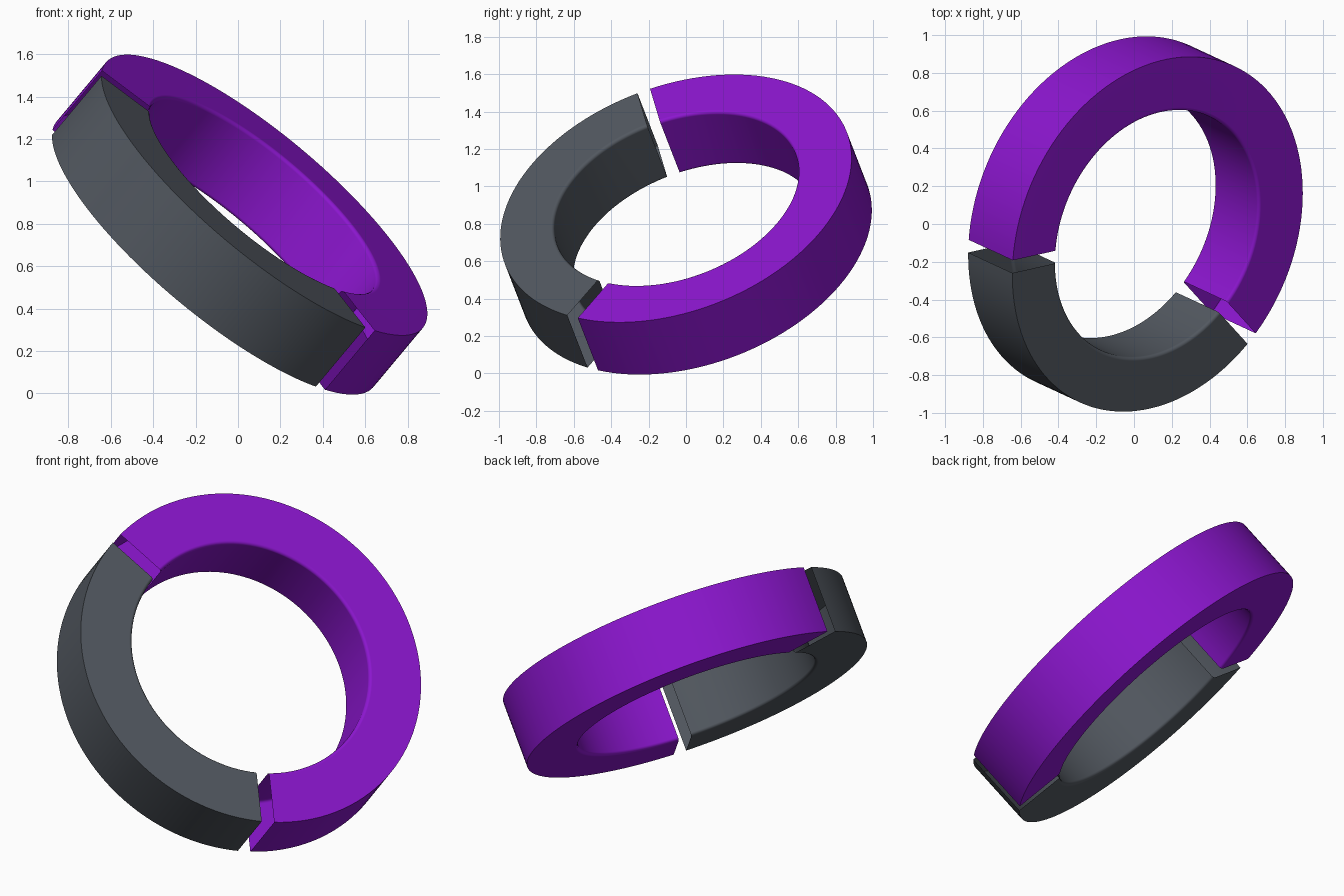
import bpy, bmesh
from math import sin, cos, asin, radians, pi
from mathutils import Vector

if "Cube" in bpy.data.objects:
    bpy.data.objects.remove(bpy.data.objects["Cube"])

# Tilted ring frame: axis n, start direction u (middle of the upper gap)
CENTRE = Vector((0.004, 0, 0.798))
n = Vector((0.615, -0.285, 0.735)).normalized()
u = Vector((-0.751, -0.176, 0.583))
u = (u - n * u.dot(n)).normalized()
w = n.cross(u)

R_OUT, R_IN, HALF, GAP, FILLET = 0.980, 0.682, 0.19, 0.036, 0.018
SPLIT = radians(133.3)


def profile():
    """Rectangular section (radius, height) with softened inner edges."""
    pts = [(R_OUT, -HALF), (R_OUT, HALF)]
    for sign, steps in ((1, range(5)), (-1, range(4, -1, -1))):
        for i in steps:
            a = pi / 2 * i / 4
            pts.append((R_IN + FILLET - FILLET * sin(a),
                        sign * (HALF - FILLET + FILLET * cos(a))))
    return pts


def ring_segment(name, a0, a1, steps, colour):
    """Sweep an open-ended hollow shell between two parallel-sided gaps."""
    bm = bmesh.new()
    rows = []
    for i in range(steps + 1):
        row = []
        for r, h in profile():
            trim = asin(GAP / r)
            t = a0 + trim + (a1 - a0 - 2 * trim) * i / steps
            r *= 1 - 0.01 * ((1 + cos(t)) / 2) ** 8   # slight flattening at the upper gap
            row.append(bm.verts.new(CENTRE + u * (r * cos(t)) + w * (r * sin(t)) + n * h))
        rows.append(row)
    count = len(rows[0])
    for p, q in zip(rows, rows[1:]):
        for j in range(count):
            k = (j + 1) % count
            bm.faces.new((p[j], q[j], q[k], p[k]))
    bm.normal_update()
    # Outer wall must face away from the axis
    face = next(iter(bm.faces))
    if face.normal.dot(face.calc_center_median() - CENTRE) < 0:
        bmesh.ops.reverse_faces(bm, faces=bm.faces)
    mesh = bpy.data.meshes.new(name)
    bm.to_mesh(mesh)
    bm.free()
    ob = bpy.data.objects.new(name, mesh)
    bpy.context.collection.objects.link(ob)
    bpy.ops.object.select_all(action='DESELECT')
    ob.select_set(True)
    bpy.context.view_layer.objects.active = ob
    bpy.ops.object.shade_smooth_by_angle(angle=radians(35))
    mod = ob.modifiers.new("flat_sides", 'WEIGHTED_NORMAL')
    mod.keep_sharp = True
    mat = bpy.data.materials.new(name + "_colour")
    mat.diffuse_color = colour
    mat.use_nodes = True
    mat.node_tree.nodes["Principled BSDF"].inputs["Base Color"].default_value = mat.diffuse_color
    mesh.materials.append(mat)
    return ob


# Short slate arc at the front, long purple arc around the rest
ring_segment("short_arc", 0, SPLIT, 48, (0.085, 0.098, 0.117, 1))
ring_segment("long_arc", SPLIT, 2 * pi, 80, (0.26, 0.008, 0.62, 1))
